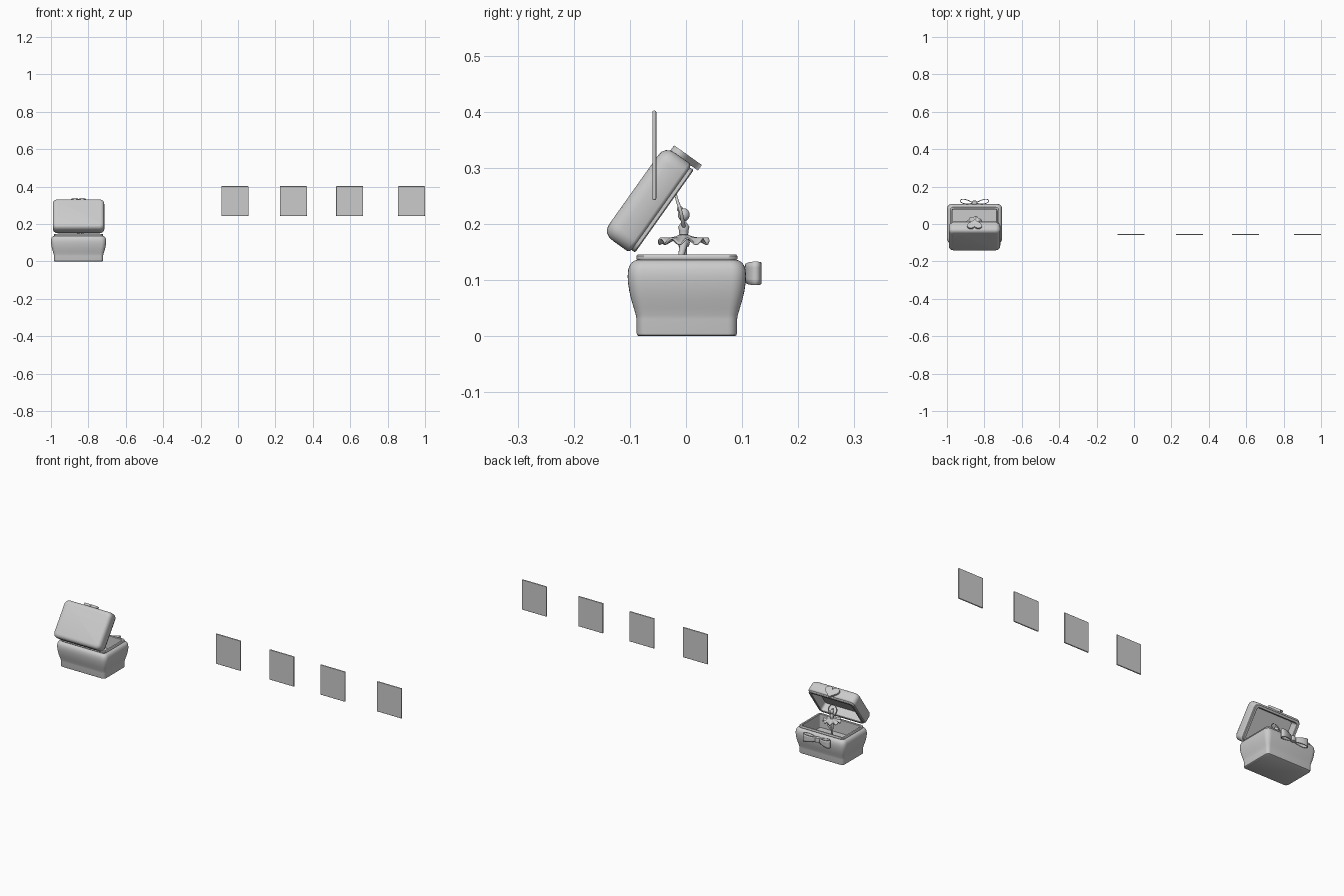
import bpy, bmesh, math
from mathutils import Matrix, Vector

if "Cube" in bpy.data.objects:
    bpy.data.objects.remove(bpy.data.objects["Cube"])

CX, CY = -0.8525, 0.0015          # centre of the box
TILT = math.atan2(0.145, 0.103)   # lid opening angle
LID = Matrix.Translation((CX, -0.0385, 0.2225)) @ Matrix.Rotation(TILT, 4, 'X')


def finish(name, bm, matrix=Matrix(), angle=40):
    bmesh.ops.recalc_face_normals(bm, faces=bm.faces)
    me = bpy.data.meshes.new(name)
    bm.to_mesh(me)
    bm.free()
    ob = bpy.data.objects.new(name, me)
    bpy.context.collection.objects.link(ob)
    ob.matrix_world = matrix
    smooth(ob, angle)
    return ob


def smooth(ob, angle=40):
    bpy.ops.object.select_all(action='DESELECT')
    ob.select_set(True)
    bpy.context.view_layer.objects.active = ob
    bpy.ops.object.shade_smooth_by_angle(angle=math.radians(angle))


def modify(ob, kind, **settings):
    m = ob.modifiers.new(kind.title(), kind)
    for key, value in settings.items():
        setattr(m, key, value)


def rounded_loft(name, hx, hy, corner, profile, matrix):
    """Stack rounded rectangles; profile holds (height, inset)."""
    bm = bmesh.new()
    rings = []
    for z, d in profile:
        r = max(corner - d * 0.6, 0.004)
        ring = []
        for q, (sx, sy) in enumerate([(1, 1), (-1, 1), (-1, -1), (1, -1)]):
            for k in range(7):
                a = math.pi / 2 * (q + k / 6)
                ring.append(bm.verts.new((sx * (hx - d - r) + r * math.cos(a),
                                          sy * (hy - d - r) + r * math.sin(a), z)))
        rings.append(ring)
    for a, b in zip(rings, rings[1:]):
        for i in range(len(a)):
            j = (i + 1) % len(a)
            bm.faces.new((a[i], a[j], b[j], b[i]))
    bm.faces.new(rings[0])
    bm.faces.new(rings[-1])
    return finish(name, bm, matrix)


def lathe(name, profile, matrix, steps=24):
    bm = bmesh.new()
    vs = [bm.verts.new((r, 0, z)) for r, z in profile]
    es = [bm.edges.new(p) for p in zip(vs, vs[1:])]
    bmesh.ops.spin(bm, geom=vs + es, axis=(0, 0, 1), cent=(0, 0, 0),
                   angle=2 * math.pi, steps=steps)
    bmesh.ops.remove_doubles(bm, verts=bm.verts, dist=1e-5)
    return finish(name, bm, matrix, 60)


def limb(name, points):
    """Tapered tube through (x, y, z, radius) points, relative to the box."""
    cu = bpy.data.curves.new(name, 'CURVE')
    cu.dimensions, cu.bevel_depth, cu.bevel_resolution = '3D', 1, 3
    cu.use_fill_caps, cu.resolution_u = True, 6
    sp = cu.splines.new('NURBS')
    sp.points.add(len(points) - 1)
    for p, (x, y, z, r) in zip(sp.points, points):
        p.co, p.radius = (x + CX, y, z, 1), r
    sp.order_u, sp.use_endpoint_u = 3, True
    ob = bpy.data.objects.new(name, cu)
    bpy.context.collection.objects.link(ob)
    bpy.ops.object.select_all(action='DESELECT')
    ob.select_set(True)
    bpy.context.view_layer.objects.active = ob
    bpy.ops.object.convert(target='MESH')
    smooth(bpy.context.object, 60)


def ball(name, loc, scale):
    bm = bmesh.new()
    bmesh.ops.create_uvsphere(bm, u_segments=20, v_segments=12, radius=1)
    bmesh.ops.scale(bm, vec=scale, verts=bm.verts)
    finish(name, bm, Matrix.Translation((CX + loc[0], loc[1], loc[2])), 180)


# Bulging box body with raised rim and inner tray
rounded_loft("box_body", 0.1475, 0.1055, 0.026,
             [(0, .020), (.002, .017), (.006, .016), (.030, .016), (.038, .0145),
              (.050, .011), (.065, .0065), (.080, .003), (.095, .0007), (.107, 0),
              (.119, .001), (.127, .004), (.132, .008), (.135, .013), (.136, .017),
              (.138, .0155), (.143, .0155), (.146, .018), (.146, .026), (.144, .028),
              (.075, .029)], Matrix.Translation((CX, CY, 0)))

# Open lid, hollow underneath
rounded_loft("lid", 0.1375, 0.096, 0.024,
             [(.067, .020), (.0655, .012), (.061, .0055), (.053, .001), (.043, 0),
              (.014, 0), (.010, .002), (.008, .006), (.002, .006), (0, .008),
              (0, .018), (.002, .020), (.045, .021)], LID)

# Heart clasp on the free edge of the lid
bm = bmesh.new()
outline = []
for i in range(48):
    t = 2 * math.pi * i / 48
    x = 16 * math.sin(t) ** 3
    z = 13 * math.cos(t) - 5 * math.cos(2 * t) - 2 * math.cos(3 * t) - math.cos(4 * t)
    outline.append(bm.verts.new((x * 0.0025, 0.094, 0.029 + z * 0.0021)))
face = bm.faces.new(outline)
ext = bmesh.ops.extrude_face_region(bm, geom=[face])
bmesh.ops.translate(bm, vec=(0, 0.012, 0),
                    verts=[g for g in ext["geom"] if isinstance(g, bmesh.types.BMVert)])
heart = finish("heart_clasp", bm, LID)
modify(heart, 'BEVEL', width=0.002, segments=3)

# Ribbon bow: two open loops and a knot
for side, label in ((-1, "left"), (1, "right")):
    bm = bmesh.new()
    rows = []
    for i in range(32):
        t = 2 * math.pi * i / 32
        s = (1 - math.cos(t)) / 2
        x = side * (0.006 + 0.070 * s)
        y = 0.112 + 0.012 * s + 0.015 * math.sin(t) * s ** 0.5
        h = 0.010 + 0.011 * s
        rows.append([bm.verts.new((CX + x, y, 0.112 + h * v)) for v in (-1, -.5, 0, .5, 1)])
    for i in range(32):
        a, b = rows[i], rows[(i + 1) % 32]
        for k in range(4):
            bm.faces.new((a[k], a[k + 1], b[k + 1], b[k]))
    loop = finish("bow_loop_" + label, bm)
    modify(loop, 'SOLIDIFY', thickness=0.004, offset=0)
rounded_loft("bow_knot", 0.013, 0.011, 0.009,
             [(-.014, .005), (-.012, .001), (-.006, 0), (.006, 0), (.012, .001), (.014, .005)],
             Matrix.Translation((CX, 0.114, 0.112)))

# Dancer: plinth, torso and ruffled skirt
lathe("dancer_plinth", [(0, .074), (.022, .074), (.022, .080), (.020, .082), (0, .082)],
      Matrix.Translation((CX, -0.005, 0)))
lathe("dancer_torso", [(0, .158), (.009, .160), (.011, .167), (.0075, .178), (.0085, .188),
                       (.010, .195), (.006, .201), (.0035, .204), (.0035, .210), (0, .211)],
      Matrix.Translation((CX, -0.004, 0)))
bm = bmesh.new()
rings = []
for k in range(9):
    f = k / 8
    r = 0.007 + 0.037 * f
    ring = []
    for i in range(72):
        a = 2 * math.pi * i / 72
        z = 0.180 - 0.011 * f ** 0.7 + 0.0055 * f * f * math.sin(9 * a)
        rr = r * (1 + 0.05 * f * math.cos(9 * a))
        ring.append(bm.verts.new((CX + rr * math.cos(a), -0.004 + rr * math.sin(a), z)))
    rings.append(ring)
for a, b in zip(rings, rings[1:]):
    for i in range(72):
        j = (i + 1) % 72
        bm.faces.new((a[i], a[j], b[j], b[i]))
skirt = finish("dancer_skirt", bm, angle=60)
modify(skirt, 'SOLIDIFY', thickness=0.003, offset=0)

# Head, hair bun and limbs
ball("dancer_head", (0, -0.004, 0.2165), (.0095, .0105, .0115))
ball("dancer_bun", (0, -0.011, 0.227), (.0055, .0055, .005))
for side, label in ((-1, "left"), (1, "right")):
    limb("dancer_arm_" + label, [(side * .008, -.004, .196, .0035), (side * .018, -.006, .205, .0035),
                                 (side * .026, -.010, .226, .003), (side * .016, -.016, .242, .0028),
                                 (side * .004, -.018, .252, .002)])
limb("dancer_standing_leg", [(-.004, -.005, .168, .0075), (-.002, -.005, .145, .0065),
                             (-.001, -.004, .120, .005), (0, -.006, .105, .005), (0, -.004, .080, .0025)])
limb("dancer_bent_leg", [(.004, -.004, .168, .0075), (.014, -.006, .154, .0065),
                         (.028, -.010, .140, .005), (.016, -.006, .130, .0045), (.003, -.002, .120, .0025)])

# Row of four thin panels
for i, x in enumerate((-0.0165, 0.2965, 0.597, 0.9275)):
    bm = bmesh.new()
    bmesh.ops.create_cube(bm, size=1)
    bmesh.ops.scale(bm, vec=(0.145, 0.007, 0.159), verts=bm.verts)
    panel = finish(f"panel_{i + 1}", bm, Matrix.Translation((x, -0.0565, 0.3225)))
    modify(panel, 'BEVEL', width=0.0025, segments=3)
